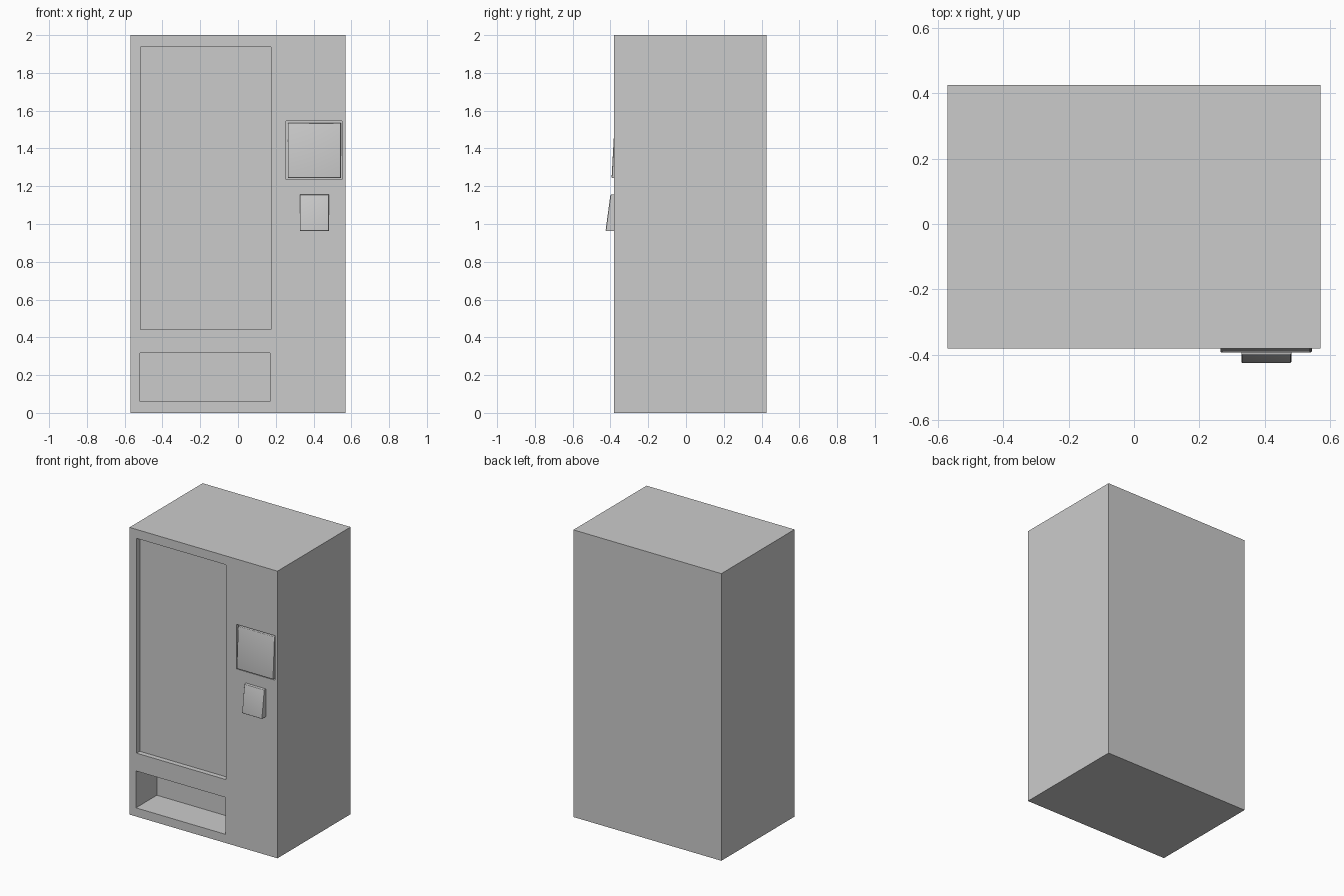
import bpy, bmesh

if "Cube" in bpy.data.objects:
    bpy.data.objects.remove(bpy.data.objects["Cube"])

grey = bpy.data.materials.new("cabinet grey")
grey.diffuse_color = (0.6, 0.6, 0.6, 1)
grey.use_nodes = True
grey.node_tree.nodes["Principled BSDF"].inputs["Base Color"].default_value = grey.diffuse_color

FRONT = -0.38


def box(name, x, y, z, tilt=0.0, bevel=0.0):
    """Box from ranges; tilt pushes the upper front edge back."""
    bm = bmesh.new()
    bmesh.ops.create_cube(bm, size=1)
    for v in bm.verts:
        i, j, k = (int(c > 0) for c in v.co)
        v.co = (x[i], y[j] + (tilt if k and not j else 0), z[k])
    if bevel:
        rim = [e for e in bm.edges if any(abs(f.normal.y) > 0.8 and f.normal.y < 0 for f in e.link_faces)]
        bmesh.ops.bevel(bm, geom=rim, offset=bevel, segments=3, profile=0.5, affect='EDGES')
    mesh = bpy.data.meshes.new(name)
    bm.to_mesh(mesh)
    bm.free()
    ob = bpy.data.objects.new(name, mesh)
    bpy.context.collection.objects.link(ob)
    mesh.materials.append(grey)
    return ob


def cut(body, name, x, z, depth):
    """Sink a rectangular pocket into the front."""
    cutter = box(name, x, (FRONT - 0.1, FRONT + depth), z)
    mod = body.modifiers.new(name, 'BOOLEAN')
    mod.operation, mod.solver, mod.object = 'DIFFERENCE', 'EXACT', cutter
    bpy.context.view_layer.objects.active = body
    bpy.ops.object.modifier_apply(modifier=name)
    bpy.data.objects.remove(cutter)


# Cabinet with display window, pickup bin and screen pockets
cabinet = box("cabinet", (-0.57, 0.57), (FRONT, 0.425), (0, 2))
cut(cabinet, "window_recess", (-0.515, 0.175), (0.442, 1.938), 0.035)
cut(cabinet, "pickup_bin", (-0.52, 0.17), (0.06, 0.317), 0.23)
cut(cabinet, "screen_recess", (0.255, 0.55), (1.235, 1.545), 0.03)

# Tilted screen and keypad, with softened front rims
screen = box("screen", (0.264, 0.544), (-0.394, -0.34), (1.243, 1.535), 0.016, 0.006)
keypad = box("keypad", (0.328, 0.481), (-0.426, -0.37), (0.963, 1.156), 0.026, 0.005)

for ob in (screen, keypad):
    bpy.ops.object.select_all(action='DESELECT')
    ob.select_set(True)
    bpy.context.view_layer.objects.active = ob
    bpy.ops.object.shade_smooth_by_angle()
